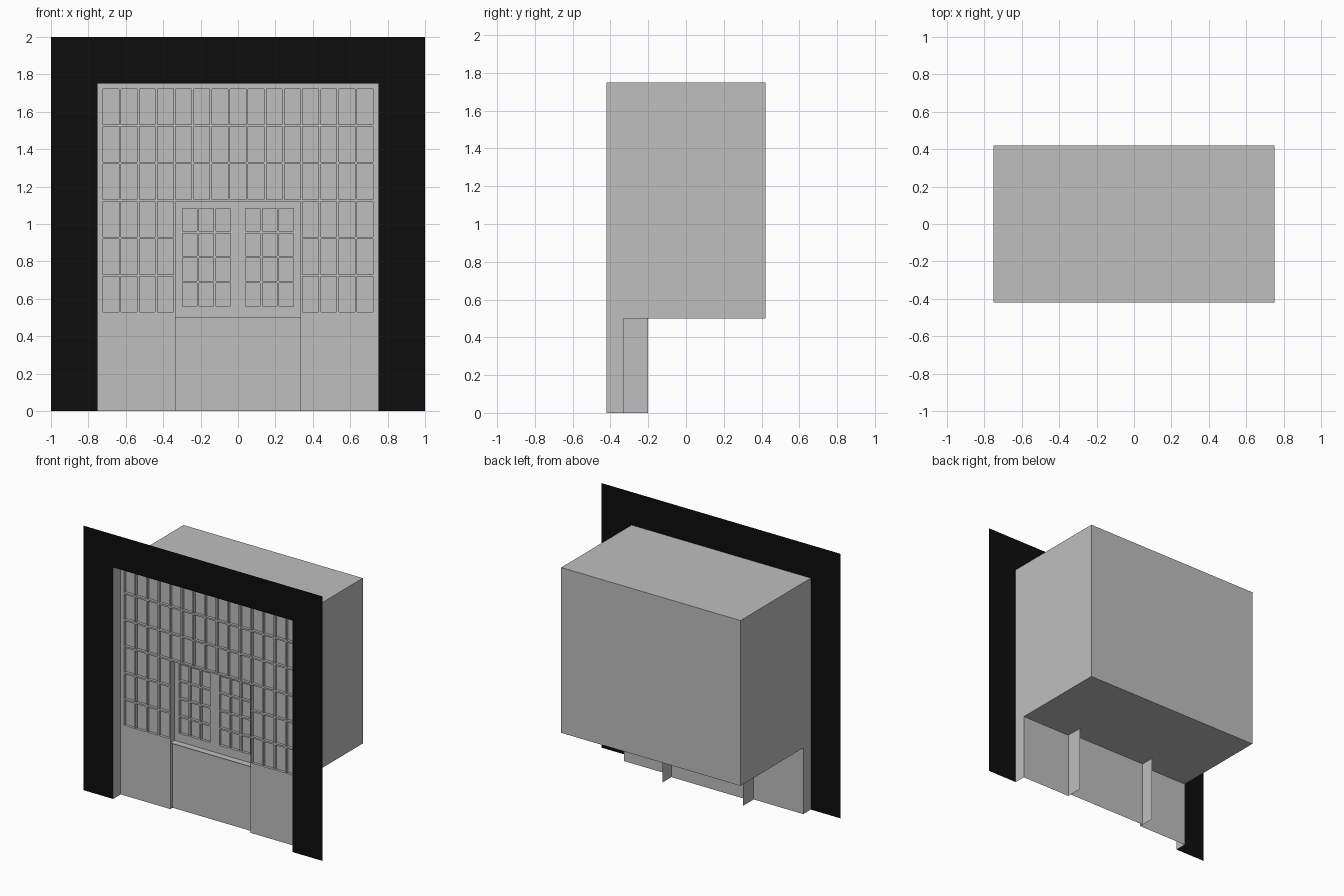
import bpy
import bmesh

if "Cube" in bpy.data.objects:
    bpy.data.objects.remove(bpy.data.objects["Cube"], do_unlink=True)


def material(name, value):
    mat = bpy.data.materials.new(name)
    mat.use_nodes = True
    colour = (value, value, value, 1)
    mat.diffuse_color = colour
    mat.node_tree.nodes["Principled BSDF"].inputs["Base Color"].default_value = colour
    return mat


GREY = material("plaster grey", 0.52)
BLACK = material("matt black", 0.004)

# Main dimensions
FRONT, WALL, DOOR, BACK = -0.42, -0.33, -0.303, 0.42
HALF, TOP, FLOOR = 0.75, 1.75, 0.5
DOOR_HALF, DOOR_TOP = 0.335, 1.12
PANE_DEPTH, BAR = 0.02, 0.012
PITCH_X, PITCH_Z = 0.097, 0.2005
GRID_X, GRID_Z = -7.5 * PITCH_X, 0.524


def finish(name, bm, mat):
    mesh = bpy.data.meshes.new(name)
    bm.to_mesh(mesh)
    bm.free()
    mesh.materials.append(mat)
    obj = bpy.data.objects.new(name, mesh)
    bpy.context.collection.objects.link(obj)
    return obj


def sheets(name, quads, mat):
    bm = bmesh.new()
    for quad in quads:
        bm.faces.new([bm.verts.new(p) for p in quad])
    bmesh.ops.remove_doubles(bm, verts=bm.verts, dist=0.0001)
    return finish(name, bm, mat)


def upright(x0, x1, z0, z1, y):
    return [(x0, y, z0), (x1, y, z0), (x1, y, z1), (x0, y, z1)]


def side(x, y0, y1, z0, z1):
    return [(x, y0, z0), (x, y1, z0), (x, y1, z1), (x, y0, z1)]


def level(x0, x1, y0, y1, z):
    return [(x0, y0, z), (x1, y0, z), (x1, y1, z), (x0, y1, z)]


def spans(start, pitch, count):
    """Pane extents along one axis, with a glazing bar between panes."""
    return [(start + i * pitch + BAR / 2, start + (i + 1) * pitch - BAR / 2)
            for i in range(count)]


def glazed_panel(name, x0, x1, z0, z1, y, columns, rows):
    """Upright sheet whose panes are sunk behind the glazing bars."""
    xs = sorted([x0, x1] + [v for s in columns for v in s])
    zs = sorted([z0, z1] + [v for s in rows for v in s])
    quads = []
    for i, (a, b) in enumerate(zip(xs, xs[1:])):
        for j, (c, d) in enumerate(zip(zs, zs[1:])):
            pane = (a, b) in columns and (c, d) in rows
            back = y + PANE_DEPTH if pane else y
            quads.append(upright(a, b, c, d, back))
            if pane:
                quads += [side(a, y, back, c, d), side(b, y, back, c, d)[::-1],
                          level(a, b, y, back, c), level(a, b, y, back, d)[::-1]]
    return sheets(name, quads, GREY)


# Flat black surround around the opening
sheets("surround", [
    upright(-1, -HALF, 0, TOP, FRONT), upright(HALF, 1, 0, TOP, FRONT),
    upright(-1, -HALF, TOP, 2, FRONT), upright(-HALF, HALF, TOP, 2, FRONT),
    upright(HALF, 1, TOP, 2, FRONT)], BLACK)

# Room behind the shopfront
sheets("room_shell", [
    side(HALF, FRONT, BACK, FLOOR, TOP),
    side(-HALF, FRONT, BACK, FLOOR, TOP)[::-1],
    level(-HALF, HALF, FRONT, BACK, TOP),
    level(-HALF, HALF, WALL, BACK, FLOOR)[::-1],
    upright(-HALF, HALF, FLOOR, TOP, BACK)[::-1]], GREY)

# Lower returns of the opening
sheets("opening_returns", [
    side(-HALF, FRONT, WALL, 0, FLOOR),
    side(HALF, FRONT, WALL, 0, FLOOR)[::-1]], GREY)

# Glazed walls beside and above the doorway
all_columns = spans(GRID_X, PITCH_X, 15)
all_rows = spans(GRID_Z, PITCH_Z, 6)
glazed_panel("right_window_wall", -HALF, -DOOR_HALF, 0, TOP, WALL,
             all_columns[:4], all_rows)
glazed_panel("left_window_wall", DOOR_HALF, HALF, 0, TOP, WALL,
             all_columns[11:], all_rows)
glazed_panel("transom_window", -DOOR_HALF, DOOR_HALF, DOOR_TOP, TOP, WALL,
             all_columns[4:11], all_rows[3:])

# Doorway jambs and lintel
sheets("doorway_jambs", [
    side(-DOOR_HALF, WALL, -0.2, 0, DOOR_TOP),
    side(DOOR_HALF, WALL, -0.2, 0, DOOR_TOP)[::-1],
    level(-DOOR_HALF, DOOR_HALF, WALL, -0.2, DOOR_TOP)[::-1]], GREY)

# Double door: plain kick panel with a ledge, glazed leaves above
UPPER = DOOR + 0.025
sheets("door_kick_panel", [
    upright(-DOOR_HALF, DOOR_HALF, 0, FLOOR, DOOR),
    level(-DOOR_HALF, DOOR_HALF, DOOR, UPPER, FLOOR)], GREY)
door_columns = spans(-0.303, 0.0895, 3) + spans(0.0345, 0.0895, 3)
door_rows = spans(0.556, 0.1335, 4)
glazed_panel("door_leaves", -DOOR_HALF, DOOR_HALF, FLOOR, DOOR_TOP, UPPER,
             door_columns, door_rows)
